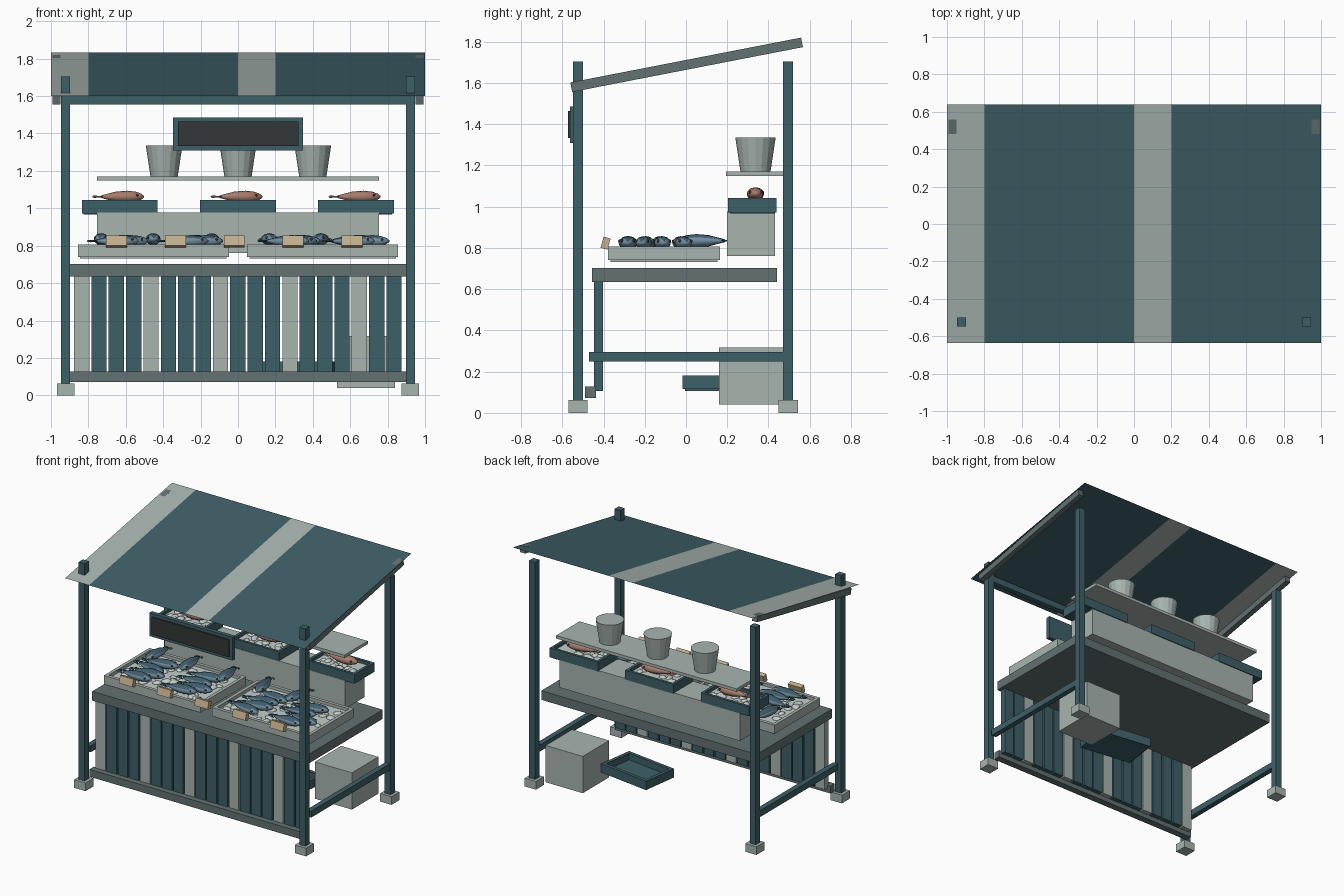
import bpy, bmesh, math, random
from mathutils import Matrix, Vector

random.seed(4)
if "Cube" in bpy.data.objects:
    bpy.data.objects.remove(bpy.data.objects["Cube"], do_unlink=True)


def material(name, r, g, b):
    m = bpy.data.materials.new(name)
    m.use_nodes = True
    m.diffuse_color = (r, g, b, 1)
    m.node_tree.nodes["Principled BSDF"].inputs["Base Color"].default_value = (r, g, b, 1)
    return m


TEAL = material("teal paint", 0.048, 0.117, 0.138)
PALE = material("pale grey", 0.39, 0.46, 0.43)
GREY = material("slate grey", 0.125, 0.165, 0.165)
DARK = material("charcoal", 0.033, 0.039, 0.039)
TAN = material("tan card", 0.55, 0.43, 0.27)
BLUE = material("fish blue", 0.17, 0.27, 0.36)
BACK = material("fish dark blue", 0.05, 0.11, 0.15)
PINK = material("fish pink", 0.38, 0.2, 0.15)
ICE = material("ice", 0.55, 0.62, 0.6)


def finish(name, bm, mats, matrix=Matrix(), smooth=False):
    bmesh.ops.recalc_face_normals(bm, faces=bm.faces)
    mesh = bpy.data.meshes.new(name)
    bm.to_mesh(mesh)
    bm.free()
    for m in mats:
        mesh.materials.append(m)
    for p in mesh.polygons:
        p.use_smooth = smooth
    ob = bpy.data.objects.new(name, mesh)
    ob.matrix_world = matrix
    bpy.context.collection.objects.link(ob)
    return ob


def add_box(bm, x, y, z):
    """Add a box from three (low, high) ranges."""
    centre = Vector([sum(r) / 2 for r in (x, y, z)])
    size = [r[1] - r[0] for r in (x, y, z)]
    bmesh.ops.create_cube(bm, size=1, matrix=Matrix.Translation(centre) @ Matrix.Diagonal((*size, 1)))


def box(name, mat, x, y, z, matrix=Matrix()):
    bm = bmesh.new()
    add_box(bm, x, y, z)
    return finish(name, bm, [mat], matrix)


def around(c, w):
    return (c - w / 2, c + w / 2)


def place(x, y, z, turn=0, axis='Z'):
    return Matrix.Translation((x, y, z)) @ Matrix.Rotation(turn, 4, axis)


def tray(name, mat, w, d, h, t, matrix):
    """Open tray: a floor and four walls."""
    bm = bmesh.new()
    add_box(bm, around(0, w - t), around(0, d - t), (0, t))
    for s in (-1, 1):
        add_box(bm, around(s * (w - t) / 2, t), around(0, d), (t / 3, h))
        add_box(bm, around(0, w - 2 * t), around(s * (d - t) / 2, t), (t / 3, h))
    finish(name, bm, [mat], matrix)


def add_lathe(bm, profile, sides, matrix):
    """Closed solid of revolution from (height, radius) pairs."""
    rings = []
    for h, r in profile:
        rings.append([bm.verts.new(matrix @ Vector((r * math.cos(a), r * math.sin(a), h)))
                      for a in (math.tau * i / sides for i in range(sides))])
    for a, b in zip(rings, rings[1:]):
        for i in range(sides):
            j = (i + 1) % sides
            bm.faces.new((a[i], a[j], b[j], b[i]))
    bm.faces.new(rings[0])
    bm.faces.new(rings[-1])


FISH = [(-0.1, 0.008), (-0.07, 0.018), (-0.02, 0.034), (0.04, 0.04),
        (0.085, 0.034), (0.115, 0.021), (0.13, 0.006)]


def fish(name, body, back, matrix):
    """Head towards local +x, with a forked tail, a top fin and eyes."""
    bm = bmesh.new()
    lie = Matrix.Diagonal((1, 1, 0.8, 1)) @ Matrix.Rotation(math.pi / 2, 4, 'Y')
    add_lathe(bm, FISH, 12, lie)
    bmesh.ops.recalc_face_normals(bm, faces=bm.faces)
    for f in bm.faces:
        f.material_index = 1 if f.normal.z > 0.75 else 0
    old = set(bm.faces)
    for s in (-1, 1):
        tip = bmesh.ops.create_cone(bm, segments=4, radius1=0.005, radius2=0.017, depth=0.055,
                                    cap_ends=True, matrix=place(-0.115, s * 0.015, 0, s * 0.5)
                                    @ Matrix.Diagonal((1, 1, 0.4, 1)) @ Matrix.Rotation(-math.pi / 2, 4, 'Y'))
    for f in set(bm.faces) - old:
        f.material_index = 1
    old = set(bm.faces)
    for s in (-1, 1):
        bmesh.ops.create_icosphere(bm, subdivisions=1, radius=0.008,
                                   matrix=Matrix.Translation((0.095, s * 0.027, 0.008)))
    for f in set(bm.faces) - old:
        f.material_index = 2
    finish(name, bm, [body, back, DARK], matrix, True)


def ice(name, x, y, z, count, size):
    """A bed of ice with rounded lumps."""
    bm = bmesh.new()
    add_box(bm, x, y, (z - 0.03, z))
    for i in range(count):
        pos = (random.uniform(x[0] + size, x[1] - size), random.uniform(y[0] + size, y[1] - size), z)
        bmesh.ops.create_icosphere(bm, subdivisions=2, radius=size * random.uniform(0.7, 1.1),
                                   matrix=place(*pos, random.uniform(0, 3)) @ Matrix.Diagonal((1.1, 0.8, 0.55, 1)))
    finish(name, bm, [ICE], smooth=True).data.shade_flat() if count == 0 else finish_noop()


def finish_noop():
    return None


# Posts, feet and side rails
for side, sx in (("left", 0.922), ("right", -0.922)):
    for end, y in (("front", -0.524), ("back", 0.495)):
        box(f"{end}_{side}_post", TEAL, around(sx, 0.05), around(y, 0.05), (0.05, 1.704))
        box(f"{end}_{side}_foot", PALE, around(sx, 0.094), around(y, 0.094), (0, 0.062))
    box(f"{side}_rail", TEAL, around(sx, 0.04), (-0.47, 0.475), (0.248, 0.296))
    box(f"{side}_roof_beam", GREY, around(0, 0.042), around(0, 1.14), around(0, 0.047),
        place(math.copysign(0.97, sx), 0.003, 1.688, math.radians(11), 'X'))
box("front_roof_bar", TEAL, (-0.9, 0.9), around(-0.524, 0.04), (1.556, 1.605))

# Striped awning, a single thin sheet
bm = bmesh.new()
edges = [[bm.verts.new((-1 + 0.2 * i, y, z)) for y, z in ((-0.636, 1.6), (0.64, 1.834))] for i in range(11)]
for i, (a, b) in enumerate(zip(edges, edges[1:])):
    bm.faces.new((a[0], b[0], b[1], a[1])).material_index = 1 if i % 5 == 0 else 0
finish("awning", bm, [TEAL, PALE])

# Counter, front slats and bottom rail
box("counter_top", GREY, (-0.9, 0.9), (-0.456, 0.442), (0.634, 0.703))
box("bottom_rail", GREY, (-0.9, 0.9), (-0.49, -0.437), (0.072, 0.127))
for i in range(19):
    box("front_slat", TEAL if i % 4 else PALE, around(-0.836 + 0.0928 * i, 0.082),
        (-0.447, -0.403), (0.107, 0.636))

# Hanging sign
box("sign_frame", TEAL, (-0.348, 0.348), (-0.562, -0.53), (1.31, 1.485))
box("sign_panel", DARK, (-0.32, 0.324), (-0.573, -0.56), (1.333, 1.463))

# Riser, shelf and buckets
box("riser", PALE, (-0.754, 0.754), (0.2, 0.432), (0.762, 0.977))
box("shelf", PALE, (-0.754, 0.754), (0.194, 0.473), (1.148, 1.171))
for x in (-0.395, 0, 0.4):
    bm = bmesh.new()
    add_lathe(bm, [(0, 0.073), (0.165, 0.098)], 16, Matrix())
    finish("bucket", bm, [PALE], place(x, 0.337, 1.171))


def ice_bed(name, x, y, z, count, size):
    box(name, ICE, x, y, (z - 0.03, z))
    bm = bmesh.new()
    for i in range(count):
        pos = (random.uniform(x[0] + size, x[1] - size), random.uniform(y[0] + size, y[1] - size), z)
        bmesh.ops.create_icosphere(bm, subdivisions=2, radius=size * random.uniform(0.7, 1.1),
                                   matrix=place(*pos, random.uniform(0, 3)) @ Matrix.Diagonal((1.1, 0.8, 0.5, 1)))
    finish(name + "_lumps", bm, [ICE], smooth=True)


# Ice trays with rows of fish
for x, columns in ((-0.452, (-0.65, -0.28)), (0.452, (0.27, 0.61))):
    tray("ice_tray", PALE, 0.808, 0.544, 0.074, 0.025, place(x, -0.107, 0.732))
    ice_bed("tray_ice", around(x, 0.75), around(-0.107, 0.49), 0.785, 60, 0.033)
    for c in columns:
        for row, y in enumerate((-0.28, -0.2, -0.12, -0.02)):
            fish("blue_fish", BLUE, BACK, place(c + 0.04 * (row % 2) + random.uniform(-0.03, 0.03), y, 0.825,
                                                random.uniform(-0.2, 0.2)))
for x in (-0.727, -0.455, -0.144, 0.16, 0.45):
    fish("back_row_fish", BLUE, BACK, place(x, 0.09, 0.835, -math.pi / 2 + random.uniform(-0.25, 0.25)))

# Small trays with pink fish
for x in (-0.633, 0, 0.631):
    tray("small_tray", TEAL, 0.404, 0.235, 0.077, 0.02, place(x, 0.321, 0.966))
    ice_bed("small_tray_ice", around(x, 0.36), around(0.321, 0.19), 1.02, 16, 0.03)
    fish("pink_fish", PINK, PINK, place(x, 0.335, 1.062, random.uniform(-0.1, 0.1)))

# Price cards leaning back
for i in range(5):
    box("price_card", TAN, around(0, 0.112), around(0, 0.035), around(0, 0.056),
        place(-0.65 + 0.315 * i, -0.39, 0.823, -0.27, 'X'))

# Storage under the counter
box("storage_box", PALE, (0.53, 0.84), (0.16, 0.475), (0.04, 0.318))
tray("spare_tray", TEAL, 0.42, 0.28, 0.075, 0.025, place(0.3, 0.15, 0.107, math.radians(-8)))
